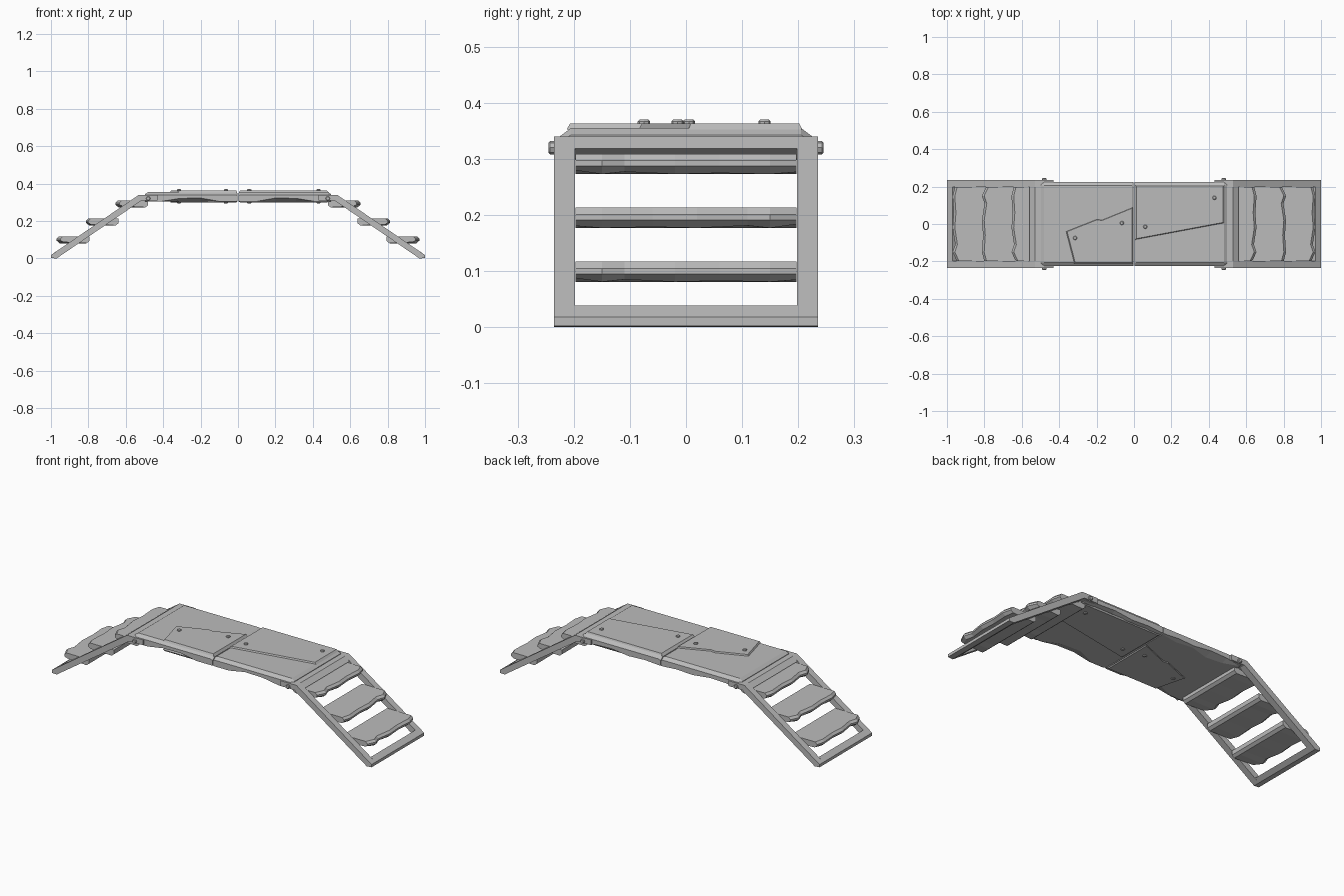
import bpy, bmesh
from math import radians
from mathutils import Matrix

cube = bpy.data.objects.get("Cube")
if cube:
    bpy.data.objects.remove(cube)

grey = bpy.data.materials.new("weathered_grey")
grey.use_nodes = True
tone = (0.5, 0.5, 0.5, 1)
grey.diffuse_color = tone
grey.node_tree.nodes["Principled BSDF"].inputs["Base Color"].default_value = tone


def finish(name, bm):
    bmesh.ops.recalc_face_normals(bm, faces=bm.faces)
    mesh = bpy.data.meshes.new(name)
    bm.to_mesh(mesh)
    bm.free()
    mesh.materials.append(grey)
    obj = bpy.data.objects.new(name, mesh)
    bpy.context.collection.objects.link(obj)
    return obj


def loft(name, rings):
    """Skin a list of equal-length point rings and cap both ends."""
    bm = bmesh.new()
    loops = [[bm.verts.new(p) for p in ring] for ring in rings]
    n = len(loops[0])
    for a, b in zip(loops, loops[1:]):
        for i in range(n):
            j = (i + 1) % n
            bm.faces.new((a[i], a[j], b[j], b[i]))
    bm.faces.new(loops[0])
    bm.faces.new(loops[-1])
    return finish(name, bm)


def side_prism(name, profile, y0, y1):
    return loft(name, [[(x, y, z) for x, z in profile] for y in (y0, y1)])


def plate(name, outline, z0, z1, inset):
    """Flat plate whose z1 face is slightly drawn in to give a sloped edge."""
    cx = sum(p[0] for p in outline) / len(outline)
    cy = sum(p[1] for p in outline) / len(outline)
    k = 1 - inset
    small = [(cx + (x - cx) * k, cy + (y - cy) * k, z1) for x, y in outline]
    return loft(name, [[(x, y, z0) for x, y in outline], small])


def bolt(name, centre, radius, depth, sideways=False):
    bm = bmesh.new()
    turn = Matrix.Rotation(radians(90), 4, 'X') if sideways else Matrix()
    bmesh.ops.create_cone(bm, cap_ends=True, segments=8, radius1=radius,
                          radius2=radius, depth=depth,
                          matrix=Matrix.Translation(centre) @ turn)
    bmesh.ops.bevel(bm, geom=[e for e in bm.edges if len(e.link_faces) == 2 and
                              any(len(f.verts) > 4 for f in e.link_faces)],
                    offset=0.003, segments=1, affect='EDGES')
    return finish(name, bm)


# Deck halves with chipped lower edges
def deck_ring(x, front_chip, back_chip, drop):
    f, b = front_chip, back_chip
    return [(x, -0.205, 0.355 - drop), (x, -0.225, 0.34 - drop),
            (x, -0.225, 0.303 + f), (x, -0.22 + 2.5 * f, 0.303),
            (x, 0.22 - 2.5 * b, 0.303), (x, 0.225, 0.303 + b),
            (x, 0.225, 0.34 - drop), (x, 0.205, 0.355 - drop)]


for side, label in ((-1, "right"), (1, "left")):
    stations = [(0.002, 0.004, 0.003, 0.006), (0.012, 0.002, 0.002, 0),
                (0.10, 0.002, 0.008, 0), (0.20, 0.020, 0.003, 0),
                (0.31, 0.018, 0.016, 0), (0.41, 0.002, 0.012, 0),
                (0.48, 0.002, 0.002, 0), (0.498, 0.004, 0.004, 0.012)]
    loft(label + "_deck", [deck_ring(side * x, f, b, d)
                           for x, f, b, d in stations])

# Repair plates on both faces of the deck
patches = {
    "right_patch": [(-0.365, -0.04), (-0.20, 0.025), (-0.17, 0.022), (-0.003, 0.09),
                    (-0.003, -0.213), (-0.32, -0.213)],
    "left_patch": [(0.003, -0.085), (0.485, 0.005), (0.485, 0.207), (0.003, 0.207)],
}
for name, outline in patches.items():
    plate(name + "_top", outline, 0.352, 0.363, 0.04)
    plate(name + "_bottom", outline, 0.306, 0.298, 0.04)

for i, (x, y) in enumerate([(-0.315, -0.075), (-0.065, 0.005),
                            (0.06, -0.015), (0.43, 0.14)]):
    bolt(f"deck_bolt_{i + 1}", (x, y, 0.332), 0.011, 0.076)


# Stairs at both ends: frame, hinge bolts and treads
def tread_ring(s, x, y, z, chip):
    lo, hi = x - 0.09, x + 0.085
    return [(s * px, y, pz) for px, pz in (
        (lo, z + 0.036), (hi - 0.012 - chip, z + 0.036), (hi - chip, z + 0.024),
        (hi - chip, z + 0.014), (hi - 0.016 - chip, z + chip * 0.3),
        (lo + 0.015, z), (lo, z + 0.012))]


rail = [(1, 0.002), (1, 0.018), (0.53, 0.34), (0.43, 0.34),
        (0.43, 0.31), (0.515, 0.31), (0.97, 0)]
foot_bar = [(1, 0.002), (1, 0.018), (0.97, 0.039), (0.945, 0.018), (0.97, 0)]
top_bar = [(0.56, 0.319), (0.53, 0.34), (0.49, 0.34), (0.49, 0.31), (0.53, 0.30)]
chips = [(-0.197, 0.022), (-0.15, 0), (-0.11, 0.014), (-0.02, 0),
         (0.06, 0.006), (0.15, 0), (0.197, 0.012)]

for s, label in ((-1, "right"), (1, "left")):
    def flip(profile):
        return [(s * x, z) for x, z in profile]

    for t, face in ((-1, "front"), (1, "back")):
        side_prism(f"{label}_{face}_rail", flip(rail), t * 0.198, t * 0.235)
        bolt(f"{label}_{face}_hinge_bolt", (s * 0.48, t * 0.235, 0.32),
             0.012, 0.02, True)
    side_prism(label + "_foot_bar", flip(foot_bar), -0.2, 0.2)
    side_prism(label + "_top_bar", flip(top_bar), -0.2, 0.2)
    for i, (x, z) in enumerate([(0.885, 0.081), (0.728, 0.177), (0.57, 0.273)]):
        k = -1 if i == 1 else 1
        loft(f"{label}_tread_{i + 1}",
             [tread_ring(s, x, k * y, z, c) for y, c in chips])
